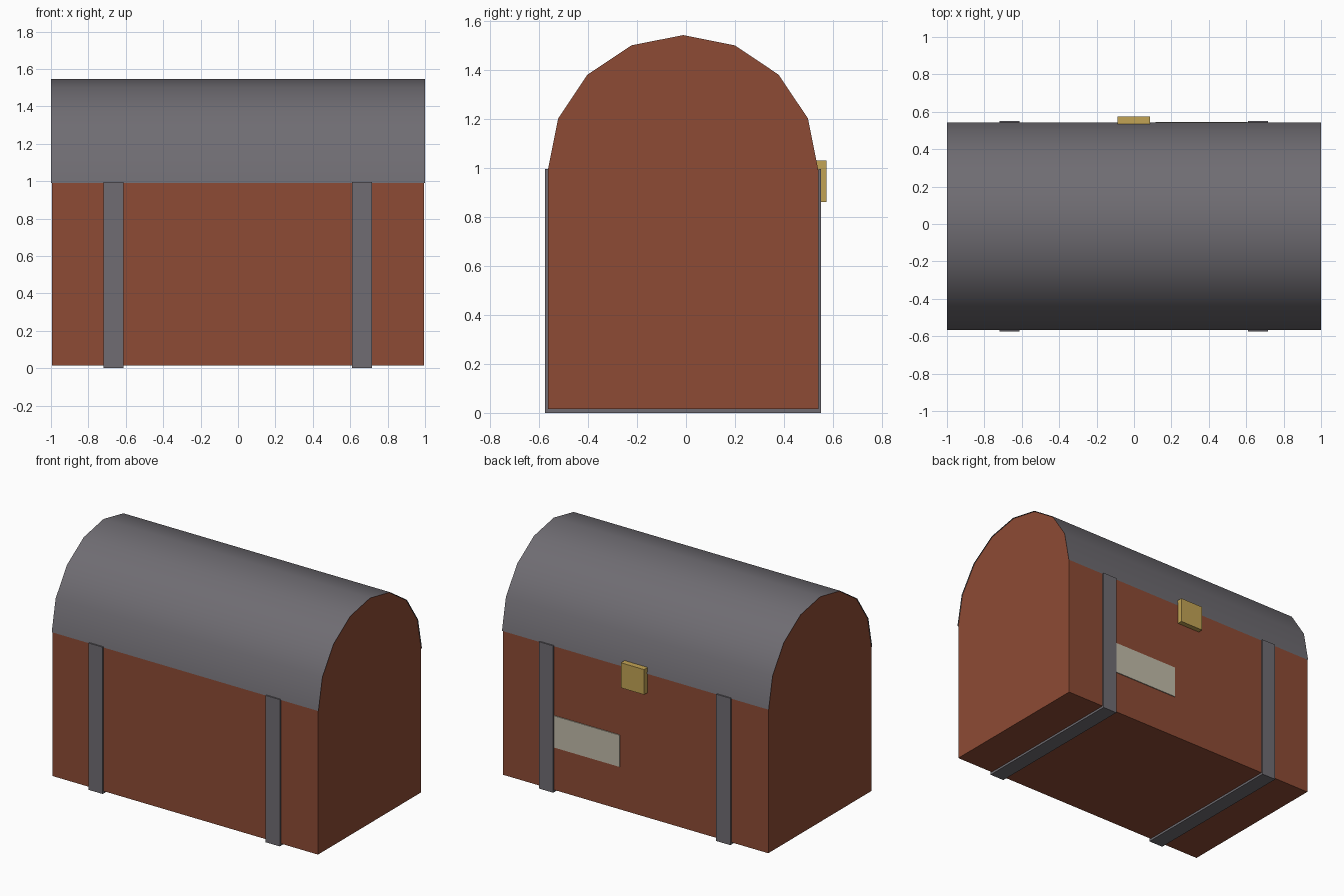
import bpy, bmesh
from math import cos, sin, pi

if "Cube" in bpy.data.objects:
    bpy.data.objects.remove(bpy.data.objects["Cube"])

CY, CZ = -0.012, 0.99  # centre of the arched top


def material(name, rgb):
    m = bpy.data.materials.new(name)
    m.diffuse_color = (*rgb, 1)
    m.use_nodes = True
    m.node_tree.nodes["Principled BSDF"].inputs["Base Color"].default_value = m.diffuse_color
    return m


def arc(r, n=8):
    return [(CY + r * cos(pi * i / n), CZ + r * sin(pi * i / n)) for i in range(n + 1)]


def add_mesh(name, bm, mat):
    me = bpy.data.meshes.new(name)
    bm.to_mesh(me)
    bm.free()
    ob = bpy.data.objects.new(name, me)
    bpy.context.collection.objects.link(ob)
    me.materials.append(mat)
    return ob


def extrude_x(name, profile, x0, x1, mat, solid=True):
    """Sweep a (y, z) profile along x, closed and capped if solid."""
    bm = bmesh.new()
    a, b = ([bm.verts.new((x, y, z)) for y, z in profile] for x in (x0, x1))
    n = len(profile)
    for i in range(n if solid else n - 1):
        j = (i + 1) % n
        bm.faces.new((a[i], b[i], b[j], a[j]))
    if solid:
        bm.faces.new(a)
        bm.faces.new(b[::-1])
        bmesh.ops.recalc_face_normals(bm, faces=bm.faces)
    else:
        bmesh.ops.reverse_faces(bm, faces=[f for f in bm.faces
                                           if f.normal.dot(f.calc_center_median()) < 0])
        bm.normal_update()
        for f in bm.faces:
            c = f.calc_center_median()
            if f.normal.y * (c.y - CY) + f.normal.z * (c.z - CZ) < 0:
                f.normal_flip()
    return add_mesh(name, bm, mat)


def box(name, x, y, z, mat):
    return extrude_x(name, [(y[0], z[0]), (y[1], z[0]), (y[1], z[1]), (y[0], z[1])], *x, mat)


wood = material("wood", (0.27, 0.07, 0.035))
iron = material("iron", (0.16, 0.152, 0.17))
brass = material("brass", (0.54, 0.37, 0.09))
paper = material("pale_plate", (0.54, 0.5, 0.4))

# Wooden body with arched ends
R = 0.552
extrude_x("chest_body", [(CY - R, 0.015), (CY + R, 0.015)] + arc(R), -0.995, 0.995, wood)

# Thin metal sheet over the arch
lid = extrude_x("lid_sheet", arc(R + 0.003), -1, 1, iron, solid=False)
bpy.context.view_layer.objects.active = lid
lid.select_set(True)
bpy.ops.object.shade_smooth_by_angle(angle=0.6)

# Two U-shaped straps around front, bottom and back
O = R + 0.011
strap = [(CY - O, 0.995), (CY - O, 0), (CY + O, 0), (CY + O, 0.995),
         (CY + R, 0.995), (CY + R, 0.015), (CY - R, 0.015), (CY - R, 0.995)]
for side, x in (("left", -0.665), ("right", 0.663)):
    extrude_x(side + "_strap", strap, x - 0.053, x + 0.053, iron)

# Latch and plate on the +y side
box("latch", (-0.088, 0.086), (0.533, 0.574), (0.86, 1.03), brass)
box("plate", (0.115, 0.607), (0.535, 0.546), (0.305, 0.52), paper)
